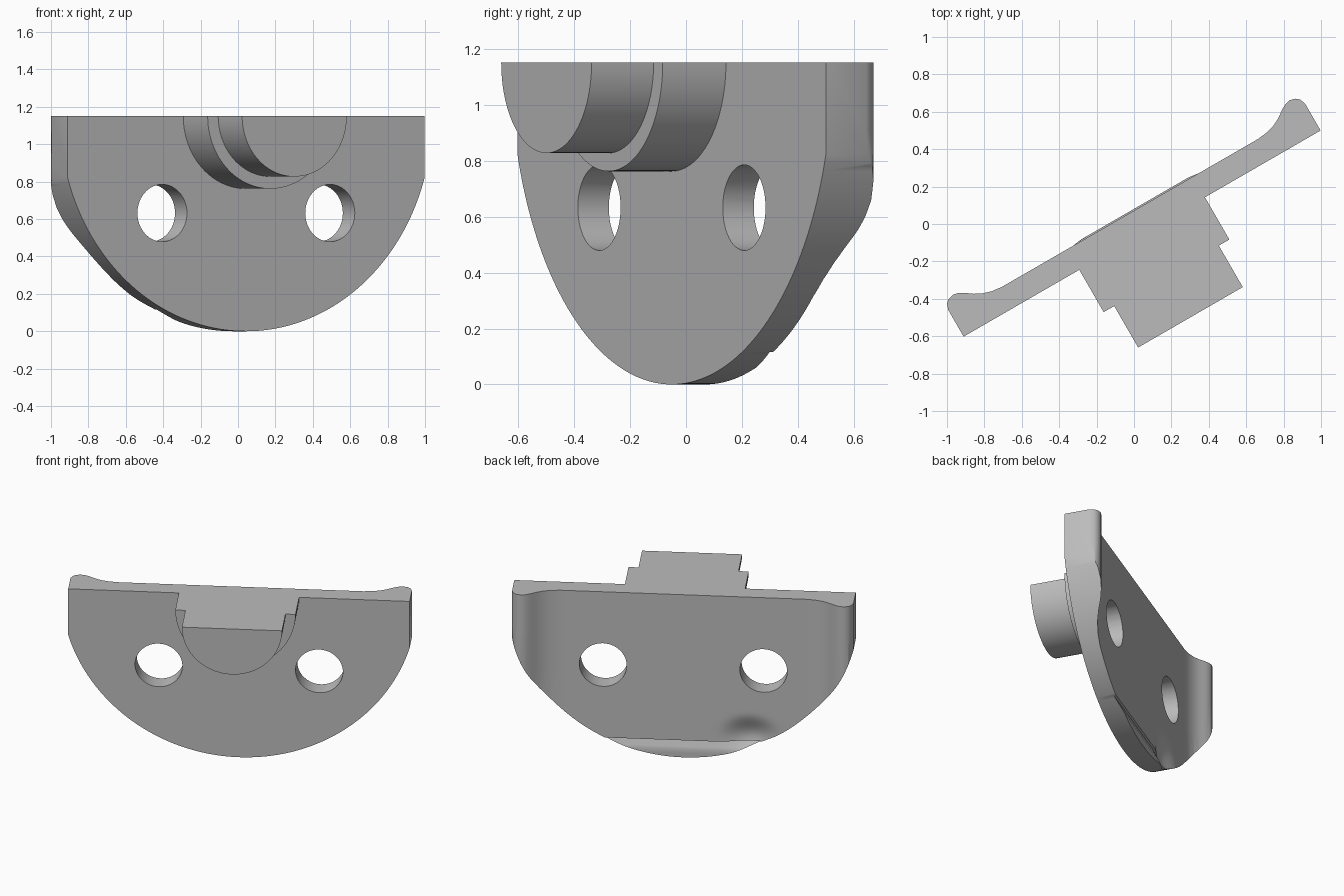
import bpy, bmesh, math

if "Cube" in bpy.data.objects:
    bpy.data.objects.remove(bpy.data.objects["Cube"])

TURN = math.radians(30)          # whole bracket is turned about z
CX, TOP, R, HALF = 0.012, 1.15, 1.15, 1.102
FRONT = -0.066

grey = bpy.data.materials.new("plain_grey")
grey.diffuse_color = (0.5, 0.5, 0.5, 1)
grey.use_nodes = True
grey.node_tree.nodes["Principled BSDF"].inputs["Base Color"].default_value = grey.diffuse_color


def make(name, bm):
    bmesh.ops.recalc_face_normals(bm, faces=bm.faces[:])
    me = bpy.data.meshes.new(name)
    bm.to_mesh(me)
    bm.free()
    me.materials.append(grey)
    ob = bpy.data.objects.new(name, me)
    bpy.context.collection.objects.link(ob)
    return ob


def prism(name, pts, y0, y1):
    """Extrude an x-z outline along y."""
    bm = bmesh.new()
    face = bm.faces.new([bm.verts.new((x, y0, z)) for x, z in pts])
    new = bmesh.ops.extrude_face_region(bm, geom=[face])["geom"]
    verts = [v for v in new if isinstance(v, bmesh.types.BMVert)]
    bmesh.ops.translate(bm, verts=verts, vec=(0, y1 - y0, 0))
    return make(name, bm)


def arc(x, z, r, a0, a1, n):
    return [(x + r * math.cos(math.radians(a0 + (a1 - a0) * i / n)),
             z + r * math.sin(math.radians(a0 + (a1 - a0) * i / n))) for i in range(n + 1)]


# Back profile: flat middle, concave fillet, rounded bead near each side
PROFILE = [(0, .062), (.79, .062), (.85, .069), (.9, .084), (.94, .105), (.965, .123),
           (.985, .137), (1.01, .15), (1.04, .157), (1.07, .149), (1.09, .132),
           (1.102, .1), (1.16, .095)]


def back(u, z):
    a = abs(u)
    v = .095
    for (a0, v0), (a1, v1) in zip(PROFILE, PROFILE[1:]):
        if a0 <= a <= a1:
            v = v0 + (v1 - v0) * (a - a0) / (a1 - a0)
            break
    # shallow hollow near the lower edge
    d = math.hypot((u + .43) / .22, (z - .16) / .17)
    if d < 1:
        v -= .045 * (0.5 + 0.5 * math.cos(math.pi * d))
    # thin groove above the lower lip
    if z < .116:
        v += .008
        if z > .06:
            v -= .022 * (z - .06) / .055
    return v


# Plate body with shaped back
side = [p[0] for p in PROFILE[2:]]
us = sorted([-a for a in side] + side + [-.79 + 1.58 * i / 56 for i in range(57)])
zs = [-.05, 0, .03, .06, .075, .09, .1, .115, .117] + [.13 + .02 * i for i in range(12)] + [.6, .9, 1.25]
bm = bmesh.new()
g = [[bm.verts.new((u + CX, back(u, z), z)) for u in us] for z in zs]
for lo, hi in zip(g, g[1:]):
    for i in range(len(us) - 1):
        bm.faces.new((lo[i], lo[i + 1], hi[i + 1], hi[i]))
f = [bm.verts.new((u + CX, FRONT, z)) for u, z in
     ((us[0], zs[0]), (us[-1], zs[0]), (us[-1], zs[-1]), (us[0], zs[-1]))]
bm.faces.new(f)
bm.faces.new(g[0] + [f[1], f[0]])
bm.faces.new(g[-1] + [f[2], f[3]])
bm.faces.new([r[0] for r in g] + [f[3], f[0]])
bm.faces.new([r[-1] for r in g] + [f[2], f[1]])
plate = make("plate", bm)

# Half-round outline with trimmed sides, and the two bolt holes
a = math.degrees(math.acos(HALF / R))
outline = [(CX - HALF, TOP)] + arc(CX, TOP, R, 180 + a, 360 - a, 96) + [(CX + HALF, TOP)]
tools = [("INTERSECT", prism("outline_cutter", outline, -.5, .5))]
for s in (-1, 1):
    ring = arc(CX + s * .518, .632, .153, 0, 360, 48)[:-1]
    tools.append(("DIFFERENCE", prism("hole_cutter", ring, -.5, .5)))

bpy.context.view_layer.objects.active = plate
for op, cutter in tools:
    mod = plate.modifiers.new("cut", "BOOLEAN")
    mod.operation, mod.solver, mod.object = op, "EXACT", cutter
    bpy.ops.object.modifier_apply(modifier=mod.name)
    bpy.data.objects.remove(cutter)

# Stepped half-round boss on the front
boss = prism("large_boss", arc(CX, TOP, .388, 180, 360, 48), FRONT, -.327)
tip = prism("small_boss", arc(CX, TOP, .323, 180, 360, 48), -.327, -.583)

# Turn and shade every part
for ob in (plate, boss, tip):
    ob.rotation_euler.z = TURN
    bpy.ops.object.select_all(action="DESELECT")
    ob.select_set(True)
    bpy.context.view_layer.objects.active = ob
    bpy.ops.object.shade_smooth_by_angle(angle=math.radians(30))
